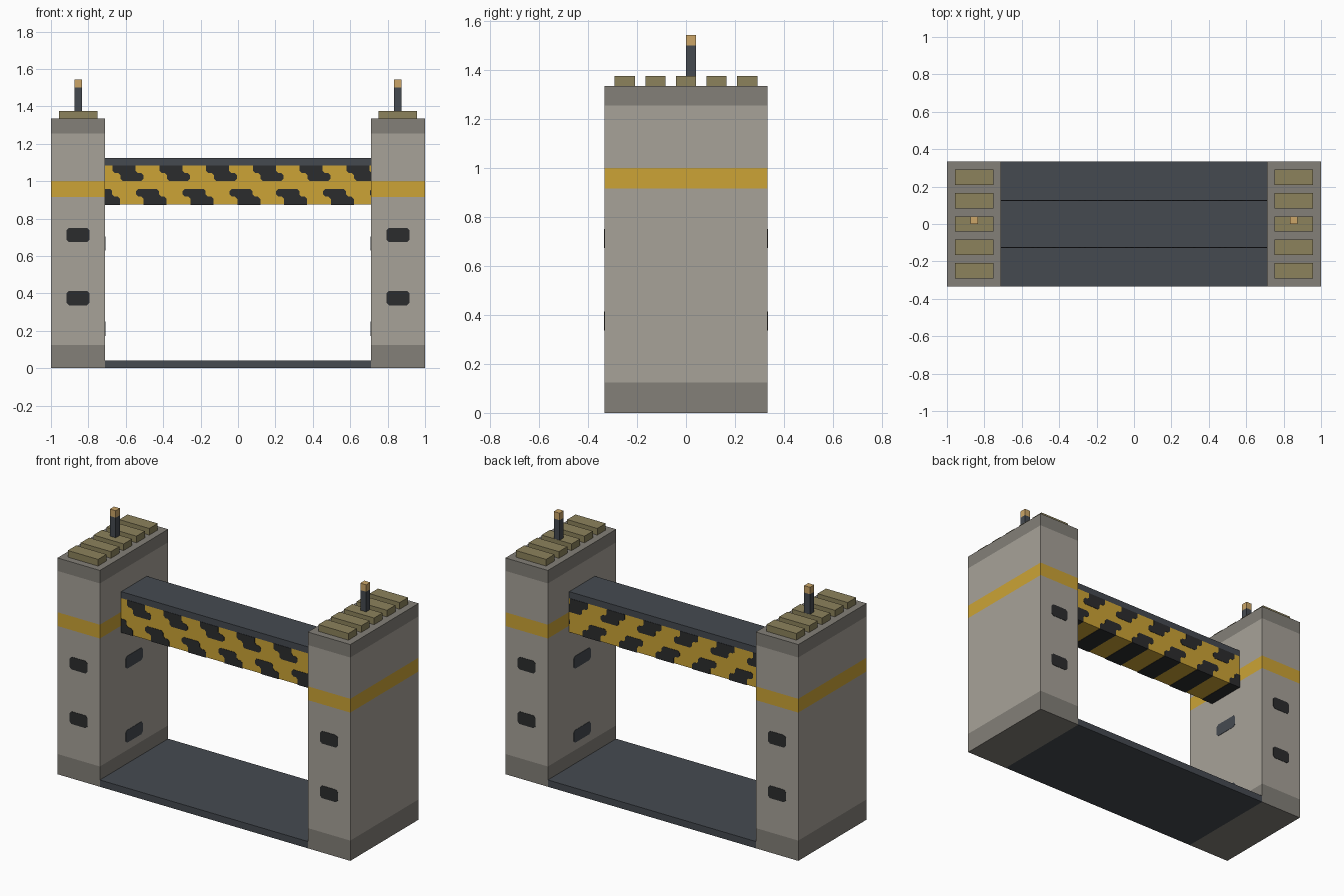
import bpy, bmesh
from mathutils import Vector

if "Cube" in bpy.data.objects:
    bpy.data.objects.remove(bpy.data.objects["Cube"])


def material(name, *srgb):
    m = bpy.data.materials.new(name)
    lin = [((c + 0.055) / 1.055) ** 2.4 for c in srgb]
    m.diffuse_color = (*lin, 1)
    m.use_nodes = True
    m.node_tree.nodes["Principled BSDF"].inputs["Base Color"].default_value = m.diffuse_color
    return m


CONCRETE = material("concrete", 0.655, 0.635, 0.60)
TRIM = material("dark concrete", 0.515, 0.50, 0.47)
YELLOW = material("warning yellow", 0.80, 0.64, 0.21)
BLACK = material("soft black", 0.17, 0.175, 0.18)
STEEL = material("blue grey steel", 0.27, 0.29, 0.315)
OLIVE = material("olive sandbag", 0.55, 0.51, 0.36)
TAN = material("tan lamp", 0.80, 0.65, 0.41)


def finish(bm, name, mats):
    bmesh.ops.recalc_face_normals(bm, faces=bm.faces)
    me = bpy.data.meshes.new(name)
    bm.to_mesh(me)
    bm.free()
    for m in mats:
        me.materials.append(m)
    ob = bpy.data.objects.new(name, me)
    bpy.context.collection.objects.link(ob)
    return ob


def banded_box(name, xr, yr, zs, mats):
    """Box sliced at heights zs, one material per band."""
    bm = bmesh.new()
    rings = [[bm.verts.new((x, y, z)) for x, y in
              ((xr[0], yr[0]), (xr[1], yr[0]), (xr[1], yr[1]), (xr[0], yr[1]))] for z in zs]
    used = list(dict.fromkeys(mats))
    for a, b, m in zip(rings, rings[1:], mats):
        for i in range(4):
            j = (i + 1) % 4
            bm.faces.new((a[i], a[j], b[j], b[i])).material_index = used.index(m)
    bm.faces.new(rings[0]).material_index = used.index(mats[0])
    bm.faces.new(rings[-1]).material_index = used.index(mats[-1])
    return finish(bm, name, used)


def plate(name, corners, axis, lo, hi, mat):
    """Extruded outline of (u, z, chamfer) corners, along x or y."""
    pts = []
    for i, (u, z, c) in enumerate(corners):
        p = Vector((u, z))
        if not c:
            pts.append(p)
            continue
        for q in (corners[i - 1], corners[(i + 1) % len(corners)]):
            pts.append(p + (Vector(q[:2]) - p).normalized() * c)
    place = (lambda p, d: (d, p.x, p.y)) if axis == 'x' else (lambda p, d: (p.x, d, p.y))
    bm = bmesh.new()
    a = [bm.verts.new(place(p, lo)) for p in pts]
    b = [bm.verts.new(place(p, hi)) for p in pts]
    bm.faces.new(a)
    bm.faces.new(b)
    for i in range(len(pts)):
        bm.faces.new((a[i - 1], a[i], b[i], b[i - 1]))
    return finish(bm, name, [mat])


def slot(cu, cz, w, h, c=0.013):
    return [(cu - w / 2, cz - h / 2, c), (cu + w / 2, cz - h / 2, c),
            (cu + w / 2, cz + h / 2, c), (cu - w / 2, cz + h / 2, c)]


D, T = 0.333, 0.002   # half depth, plate thickness

for s, side in ((-1, "left"), (1, "right")):
    # tower with base, yellow band and cap
    xr = sorted((s * 0.71, s * 1.0))
    cx = s * 0.855
    banded_box(side + "_tower", xr, (-D, D), (0, 0.125, 0.915, 1.0, 1.255, 1.335),
               (TRIM, CONCRETE, YELLOW, CONCRETE, TRIM))
    # front and back slots
    for z in (0.375, 0.712):
        for f, face in ((-1, "front"), (1, "back")):
            lo, hi = sorted((f * D, f * (D + T)))
            plate(f"{side}_{face}_slot", slot(cx, z, 0.122, 0.077), 'y', lo, hi, BLACK)
    # slots on the wall facing the passage
    for z in (0.21, 0.667):
        lo, hi = sorted((s * 0.71, s * (0.71 - T)))
        plate(side + "_inner_slot", slot(0, z, 0.167, 0.077), 'x', lo, hi, STEEL)
    # row of sandbag blocks
    for i in range(-2, 3):
        y = i * 0.125
        banded_box(side + "_sandbag", (cx - 0.103, cx + 0.103), (y - 0.041, y + 0.041),
                   (1.335, 1.376), (OLIVE,))
    # post with lamp
    banded_box(side + "_lamp_post", (cx - 0.02, cx + 0.02), (0, 0.04),
               (1.335, 1.5, 1.543), (STEEL, TAN))

# floor and crossbeam
banded_box("floor", (-0.71, 0.71), (-D, D), (0, 0.042), (STEEL,))
banded_box("crossbeam", (-0.71, 0.71), (-0.125, 0.125), (0.875, 1.085, 1.125), (YELLOW, STEEL))

# stepped warning stripes, inlaid right through the beam (front, back and underside)
H, S, W, C = 0.042, 0.0415, 0.123, 0.012
for row, zt in ((0, 1.085), (3, 1.085 - 3 * H)):
    ct, cb = (0, C) if row == 0 else (C, 0)
    zb = zt - 2 * H - (T if row else 0)
    for k in range(-1, 6):
        x = -0.67 + 0.25 * k + row * S
        if x + W + S < -0.71 or x > 0.705:
            continue
        plate("warning_stripe",
              [(x, zt, ct), (x, zt - H, C), (x + S, zt - H, C), (x + S, zb, cb),
               (x + S + W, zb, cb), (x + S + W, zt - H, C), (x + W, zt - H, C), (x + W, zt, ct)],
              'y', -0.125 - T, 0.125 + T, BLACK)
